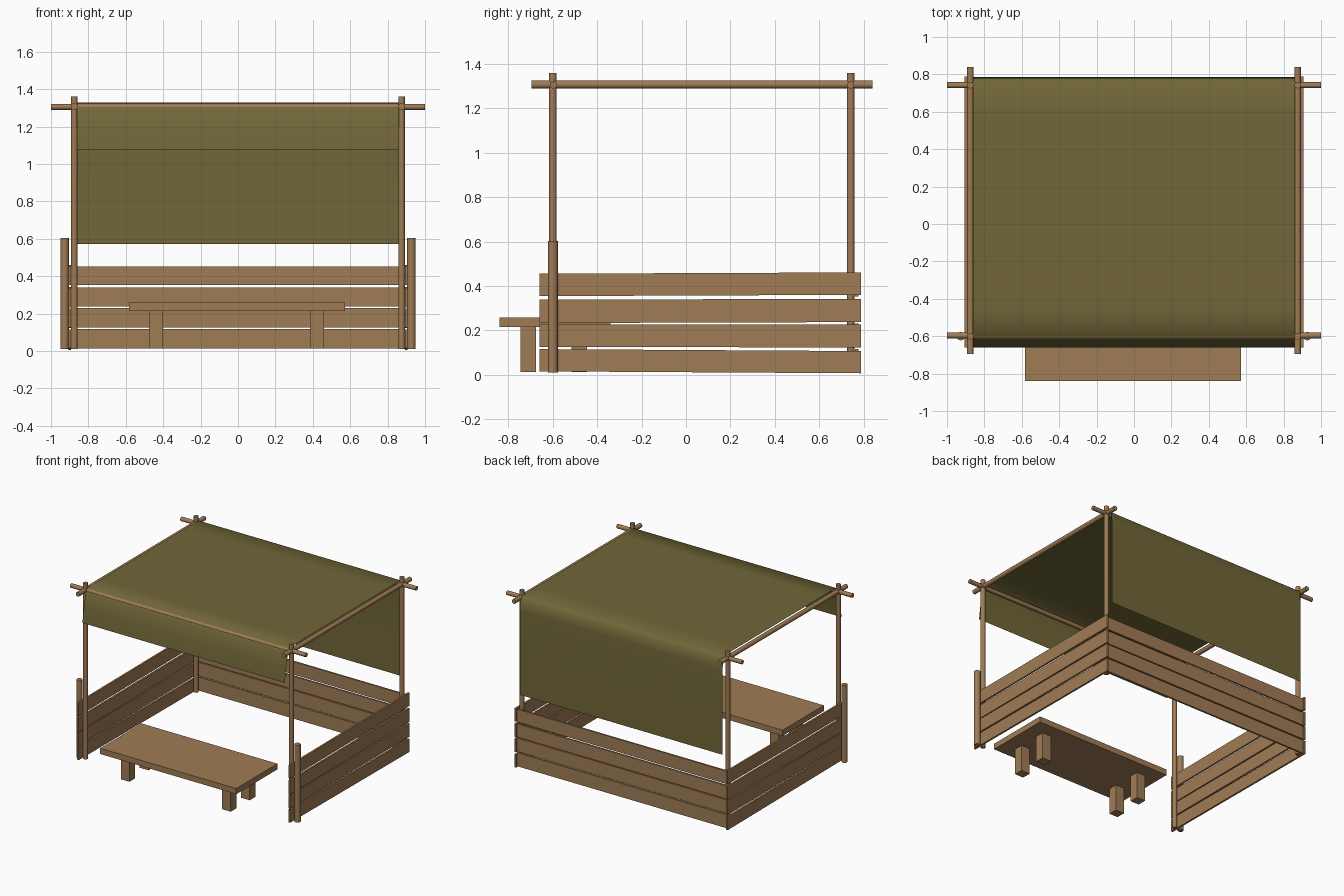
import bpy, bmesh, math
from mathutils import Vector

if "Cube" in bpy.data.objects:
    bpy.data.objects.remove(bpy.data.objects["Cube"])


def material(name, rgb):
    m = bpy.data.materials.new(name)
    m.diffuse_color = (*rgb, 1)
    m.use_nodes = True
    m.node_tree.nodes["Principled BSDF"].inputs["Base Color"].default_value = m.diffuse_color
    return m


WOOD = material("brown wood", (0.35, 0.20, 0.09))
CLOTH = material("olive canvas", (0.165, 0.135, 0.04))


def finish(name, bm, mat):
    me = bpy.data.meshes.new(name)
    bm.to_mesh(me)
    bm.free()
    me.materials.append(mat)
    ob = bpy.data.objects.new(name, me)
    bpy.context.collection.objects.link(ob)
    return ob


def box(name, lo, hi, tilt=(0, 0, 0)):
    lo, hi = Vector(lo), Vector(hi)
    bm = bmesh.new()
    bmesh.ops.create_cube(bm, size=1)
    bmesh.ops.scale(bm, vec=hi - lo, verts=bm.verts)
    ob = finish(name, bm, WOOD)
    ob.location = (lo + hi) / 2
    ob.rotation_euler = tilt
    return ob


def pole(name, a, b, r):
    a, b = Vector(a), Vector(b)
    bm = bmesh.new()
    bmesh.ops.create_cone(bm, cap_ends=True, segments=12, radius1=r,
                          radius2=r, depth=(b - a).length)
    for f in bm.faces:
        f.smooth = len(f.verts) == 4
    for e in bm.edges:
        e.smooth = all(len(f.verts) == 4 for f in e.link_faces)
    ob = finish(name, bm, WOOD)
    ob.location = (a + b) / 2
    ob.rotation_mode = 'QUATERNION'
    ob.rotation_quaternion = (b - a).to_track_quat('Z', 'Y')
    return ob


FRONT, BACK = -0.60, 0.742

# corner posts, side rails and short front stakes
for s, side in ((-1, "left"), (1, "right")):
    for y, end in ((FRONT, "front"), (BACK, "back")):
        pole(f"{side}_{end}_post", (s * 0.875, y, 0.01), (s * 0.875, y, 1.36), 0.0175)
    pole(f"{side}_rail", (s * 0.875, -0.695, 1.307), (s * 0.875, 0.84, 1.307), 0.0175)
    pole(f"{side}_stake", (s * 0.927, FRONT, 0.01), (s * 0.927, FRONT, 0.603), 0.0225)

# cross bars
for y, end in ((FRONT + 0.003, "front"), (BACK, "back")):
    pole(f"{end}_cross_bar", (-1, y, 1.305), (1, y, 1.305), 0.016)

# side and back wall boards, slightly uneven
boards = [(0.011, 0.111, -0.006), (0.124, 0.226, -0.001),
          (0.235, 0.340, 0.003), (0.357, 0.458, 0.004)]
for i, (z0, z1, t) in enumerate(boards, 1):
    for s, side in ((-1, "left"), (1, "right")):
        x0, x1 = sorted((s * 0.892, s * 0.906))
        box(f"{side}_board_{i}", (x0, -0.66, z0), (x1, 0.788, z1), (t, 0, 0))
back = [(0.013, 0.117), (0.126, 0.230), (0.237, 0.339), (0.352, 0.451)]
for i, (z0, z1) in enumerate(back, 1):
    box(f"back_board_{i}", (-0.893, 0.762, z0), (0.893, 0.776, z1))

# low table
box("table_top", (-0.583, -0.84, 0.214), (0.573, -0.34, 0.258))
for x in (-0.438, 0.423):
    for y in (-0.71, -0.48):
        box("table_leg", (x - 0.037, y - 0.035, 0.013), (x + 0.037, y + 0.035, 0.216))

# canvas sheet draped over the frame, with a short front and long back flap
profile = [(-0.660, 1.078), (-0.645, 1.19), (-0.622, 1.29), (-0.598, 1.325),
           (-0.45, 1.328), (0.05, 1.328), (0.60, 1.328), (0.750, 1.326),
           (0.778, 1.305), (0.784, 1.22), (0.785, 0.90), (0.785, 0.573)]
bm = bmesh.new()
rows = [[bm.verts.new((x, y, z)) for x in (-0.86, 0.86)] for y, z in profile]
for p, q in zip(rows, rows[1:]):
    f = bm.faces.new((p[0], p[1], q[1], q[0]))
    f.smooth = True
finish("canvas_canopy", bm, CLOTH)
